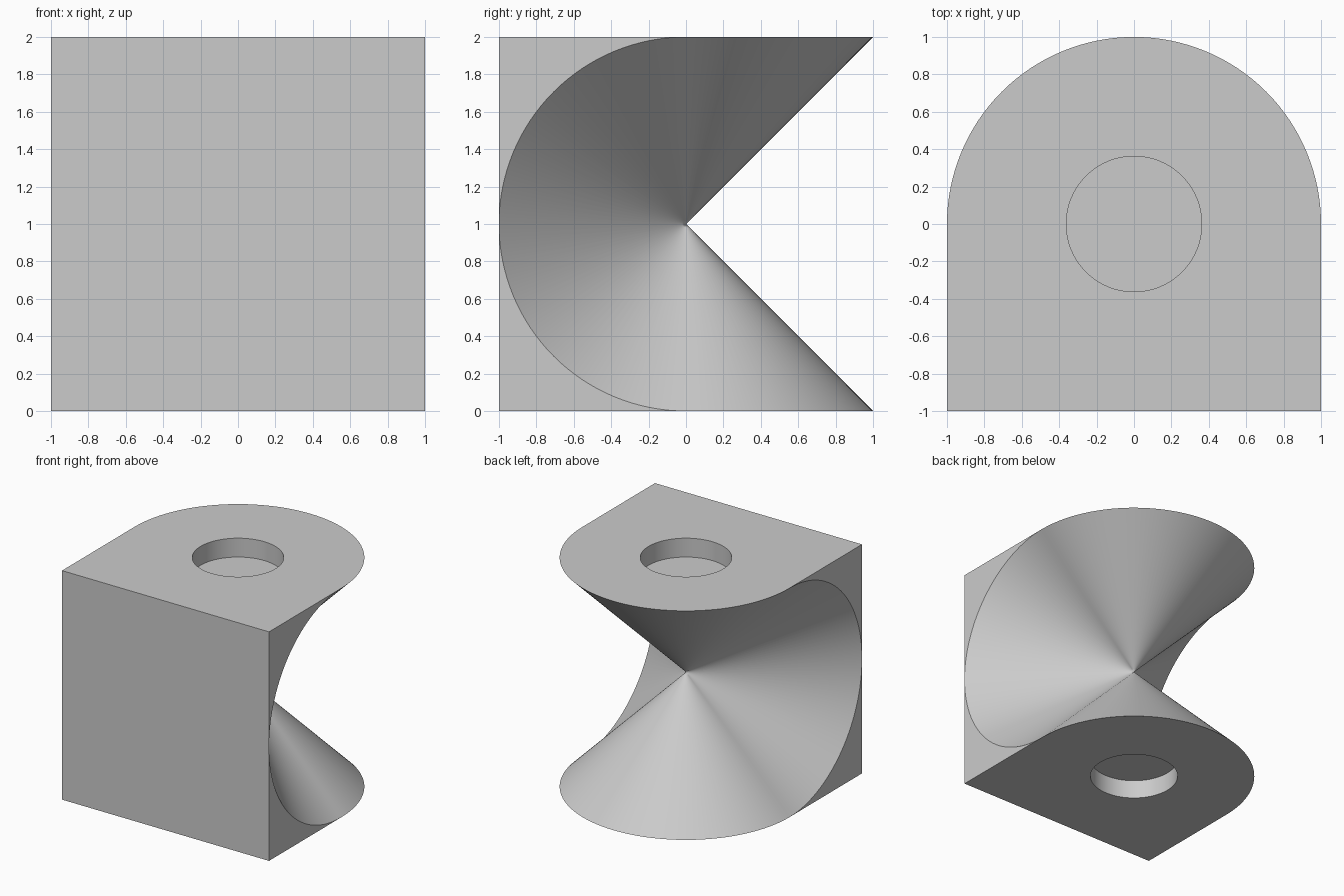
import bpy, bmesh
from math import sin, cos, pi, radians

cube = bpy.data.objects.get("Cube")
if cube:
    bpy.data.objects.remove(cube, do_unlink=True)

N = 64                 # segments per half circle
HOLE_RADIUS = 0.362
HOLE_DEPTH = 0.165

grey = bpy.data.materials.new("light_grey")
grey.use_nodes = True
colour = (0.6, 0.6, 0.6, 1)
grey.diffuse_color = colour
grey.node_tree.nodes["Principled BSDF"].inputs["Base Color"].default_value = colour

bm = bmesh.new()


def strip(a, b, closed=True):
    """Join two rows of vertices with quads."""
    for i in range(len(a) if closed else len(a) - 1):
        j = (i + 1) % len(a)
        bm.faces.new((a[i], a[j], b[j], b[i]))


# Rim: four half circles (right, top, left, bottom) forming one closed loop
angles = [pi * i / N for i in range(N)]
points = [(1, -sin(t), 1 - cos(t)) for t in angles]
points += [(cos(t), sin(t), 2) for t in angles]
points += [(-1, -sin(t), 1 + cos(t)) for t in angles]
points += [(-cos(t), sin(t), 0) for t in angles]
rim = [bm.verts.new(p) for p in points]
right, top, left, bottom = [
    [rim[(k * N + i) % len(rim)] for i in range(N + 1)] for k in range(4)]

# Conical saddle from the rim to the centre, with a small ring near the tip
tip = bm.verts.new((0, 0, 1))
inner = [bm.verts.new(tip.co.lerp(v.co, 0.02)) for v in rim]
strip(rim, inner)
for i, v in enumerate(inner):
    bm.faces.new((v, inner[(i + 1) % len(inner)], tip))

# Flat front and the corner pieces of both sides
corner = {(x, z): bm.verts.new((x, -1, z)) for x in (-1, 1) for z in (0, 2)}
H = N // 2
bm.faces.new((corner[-1, 0], corner[1, 0], right[H],
              corner[1, 2], corner[-1, 2], left[H]))
for arc, x, z_start in ((right, 1, 0), (left, -1, 2)):
    bm.faces.new(arc[:H + 1] + [corner[x, z_start]])
    bm.faces.new(arc[H:] + [corner[x, 2 - z_start]])

# Top and bottom plates, each with a round blind hole
for arc, s, z, floor_z in ((top, 1, 2, 2 - HOLE_DEPTH), (bottom, -1, 0, HOLE_DEPTH)):
    mouth, floor = [
        [bm.verts.new((s * HOLE_RADIUS * cos(pi * i / N),
                       HOLE_RADIUS * sin(pi * i / N), h)) for i in range(2 * N)]
        for h in (z, floor_z)]
    strip(arc, mouth[:N + 1], closed=False)
    bm.faces.new([arc[N], corner[-s, z], corner[s, z], arc[0], mouth[0]]
                 + mouth[:N - 1:-1])
    strip(mouth, floor)
    bm.faces.new(floor)

bmesh.ops.recalc_face_normals(bm, faces=bm.faces[:])
mesh = bpy.data.meshes.new("saddle_block")
bm.to_mesh(mesh)
bm.free()
mesh.materials.append(grey)

block = bpy.data.objects.new("saddle_block", mesh)
bpy.context.collection.objects.link(block)
bpy.ops.object.select_all(action="DESELECT")
block.select_set(True)
bpy.context.view_layer.objects.active = block
bpy.ops.object.shade_smooth_by_angle(angle=radians(30))
